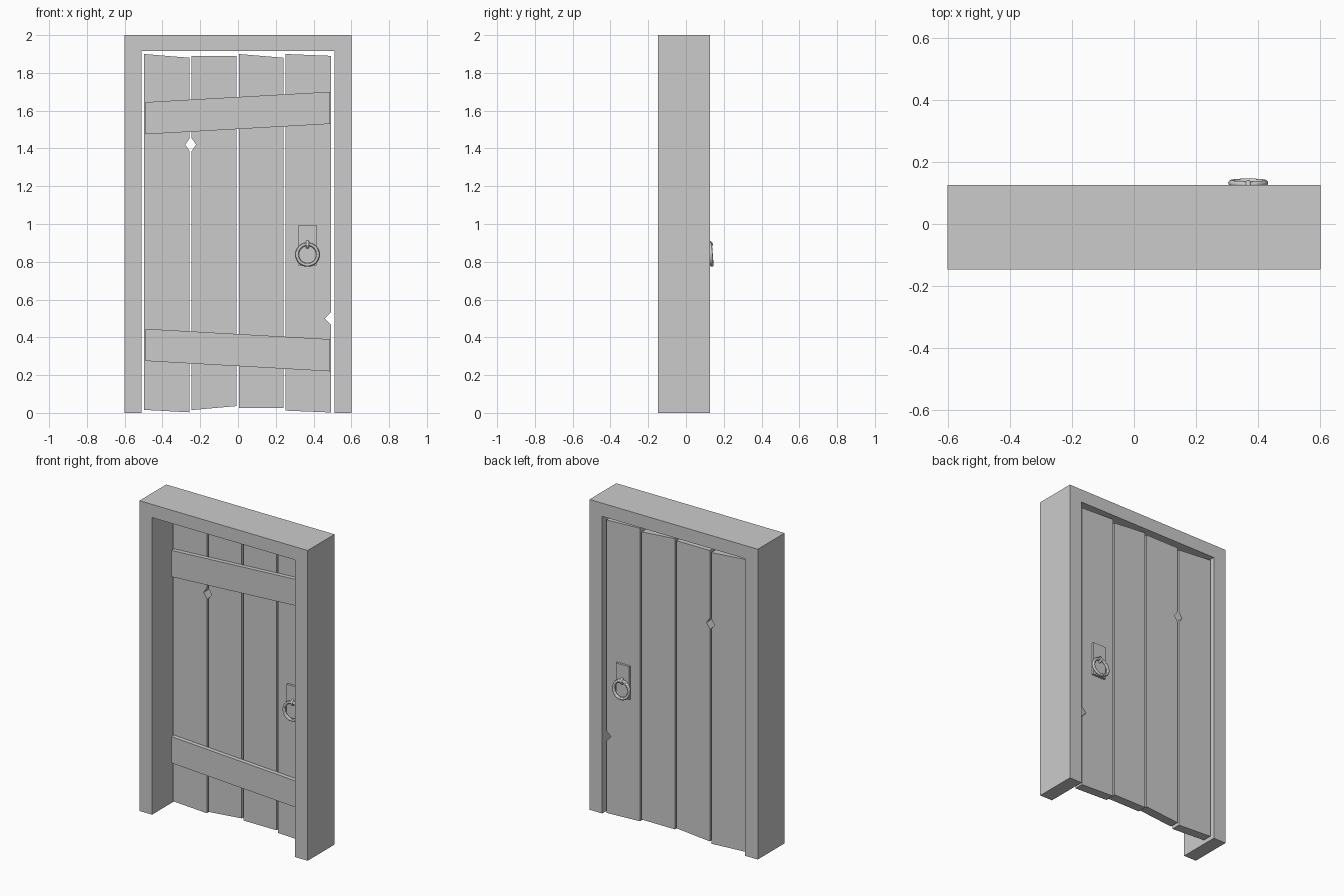
import bpy, bmesh, math

if "Cube" in bpy.data.objects:
    bpy.data.objects.remove(bpy.data.objects["Cube"])

def prism(name, pts, y0, y1):
    """Extrude an x-z outline from y0 to y1."""
    bm = bmesh.new()
    face = bm.faces.new([bm.verts.new((x, y0, z)) for x, z in pts])
    out = bmesh.ops.extrude_face_region(bm, geom=[face])
    for v in out["geom"]:
        if isinstance(v, bmesh.types.BMVert):
            v.co.y = y1
    bmesh.ops.recalc_face_normals(bm, faces=bm.faces[:])
    mesh = bpy.data.meshes.new(name)
    bm.to_mesh(mesh)
    bm.free()
    ob = bpy.data.objects.new(name, mesh)
    bpy.context.collection.objects.link(ob)
    return ob

def torus(name, loc, rot, major, minor, seg):
    bpy.ops.mesh.primitive_torus_add(location=loc, rotation=rot, major_radius=major,
                                     minor_radius=minor, major_segments=seg, minor_segments=12)
    bpy.context.object.name = name
    bpy.ops.object.shade_smooth_by_angle()

# Door frame: jambs and lintel in one outline
prism("door_frame", [(-.6, 0), (-.51, 0), (-.51, 1.915), (.51, 1.915), (.51, 0),
                     (.6, 0), (.6, 2), (-.6, 2)], -.147, .126)

# Planks: left x, right x, bottom-left z, bottom-right z, top-left z, top-right z,
# notch height on the left edge, notch height on the right edge
planks = [(-.498, -.256, .016, .003, 1.90, 1.88, None, 1.42),
          (-.245, -.007, .015, .036, 1.89, 1.89, 1.42, None),
          (.004, .241, .026, .026, 1.90, 1.88, None, None),
          (.252, .493, .012, .002, 1.90, 1.89, None, .50)]
Y0, Y1 = .048, .108
for i, (xl, xr, bl, br, tl, tr, nl, nr) in enumerate(planks):
    pts = [(xl, bl), (xr, br)]
    if nr:
        d = .023 if nr > 1 else .034
        pts += [(xr, nr - .034), (xr - d, nr), (xr, nr + .034)]
    pts += [(xr, tr), (xl, tl)]
    if nl:
        pts += [(xl, nl + .034), (xl + .023, nl), (xl, nl - .034)]
    prism(f"plank_{i + 1}", pts, Y0, Y1)

# Slanted battens across the front of the planks
for name, zl, zr in (("upper_batten", 1.475, 1.53), ("lower_batten", .275, .22)):
    prism(name, [(-.49, zl), (.488, zr), (.488, zr + .17), (-.49, zl + .17)], .021, Y0)

# Ring handles with back plates and staples on both faces
MID, HX, HZ = (Y0 + Y1) / 2, .368, .838
for side, s in (("back", 1), ("front", -1)):
    prism(f"handle_plate_{side}", [(HX - .047, .78), (HX + .047, .78), (HX + .047, .995),
                                   (HX - .047, .995)], MID + s * .03, MID + s * .044)
    torus(f"handle_ring_{side}", (HX, MID + s * .0545, HZ),
          (math.pi / 2 + s * .08, 0, 0), .055, .0095, 32)
    torus(f"handle_staple_{side}", (HX, MID + s * .042, HZ + .053),
          (0, math.pi / 2, 0), .014, .008, 20)
